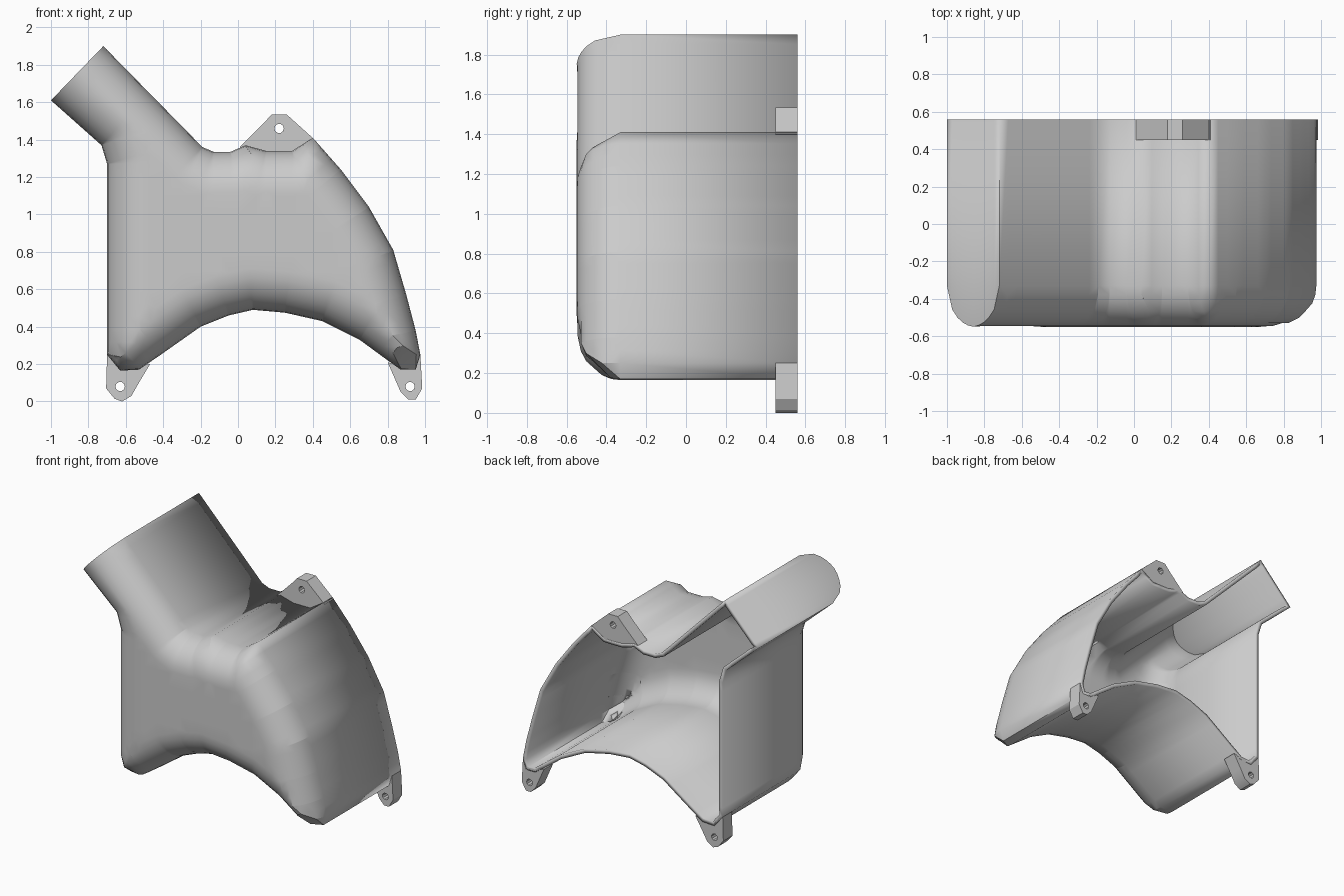
import bpy, bmesh, math
from mathutils import Vector
from mathutils.geometry import delaunay_2d_cdt, intersect_point_line

if "Cube" in bpy.data.objects:
    bpy.data.objects.remove(bpy.data.objects["Cube"])

BACK, SHOULDER, R = 0.56, -0.33, 0.22

# front outline (x, z), clockwise; the first edge is the flat end of the neck
OUTLINE = [Vector(p) for p in [
    (-1, 1.61), (-.72, 1.90), (-.19, 1.36), (-.13, 1.335), (-.04, 1.335), (.04, 1.37),
    (.15, 1.34), (.29, 1.34), (.40, 1.41), (.55, 1.24), (.70, 1.04), (.83, .81),
    (.90, .57), (.95, .38), (.975, .25), (.95, .17), (.87, .17), (.80, .22), (.65, .33),
    (.45, .43), (.25, .475), (.08, .49), (-.05, .46), (-.20, .40), (-.42, .245),
    (-.53, .17), (-.63, .165), (-.70, .25), (-.70, 1.27), (-.73, 1.37)]]
N = len(OUTLINE)
EDGES = [(OUTLINE[i], OUTLINE[(i + 1) % N]) for i in range(N)]


def edge_distance(p):
    best = 9.0
    for a, b in EDGES[1:]:
        t = max(0, min(1, (p - a).dot(b - a) / (b - a).length_squared))
        best = min(best, (p - a.lerp(b, t)).length)
    return best


def inside(p):
    hit = False
    for a, b in EDGES:
        if (a.y > p.y) != (b.y > p.y):
            if p.x < a.x + (p.y - a.y) / (b.y - a.y) * (b.x - a.x):
                hit = not hit
    return hit


def inward(a, b):
    d = (b - a).normalized()
    return Vector((d.y, -d.x))


def finish(name, bm):
    me = bpy.data.meshes.new(name)
    bm.to_mesh(me)
    bm.free()
    me.shade_smooth()
    me.set_sharp_from_angle(angle=math.radians(32))
    ob = bpy.data.objects.new(name, me)
    bpy.context.collection.objects.link(ob)
    return ob


def build_shell():
    # boundary samples and the rays that carry the rounded edge inward
    border, rays = [], []
    for i, (a, b) in enumerate(EDGES):
        n = inward(a, b)
        steps = max(1, round((b - a).length / (0.04 if i == 0 else 0.07)))
        border += [a.lerp(b, k / steps) for k in range(steps)]
        if i:
            rays += [(a.lerp(b, k / steps), n) for k in range(steps + 1)]
            prev = inward(*EDGES[i - 1])
            if i > 1:
                rays += [(a, prev.lerp(n, f).normalized()) for f in (.25, .5, .75)]
    pts = list(border)
    for k in range(1, 8):
        d = R * (1 - math.cos(k / 7 * math.pi / 2))
        for p, n in rays:
            q = p + n * d
            if inside(q) and edge_distance(q) > d - 0.001:
                pts.append(q)
    # flat front panel
    for i in range(-10, 11):
        for j in range(20):
            q = Vector((i * .1, j * .1))
            if inside(q) and edge_distance(q) > R + .02:
                pts.append(q)
    m = len(border)
    vs, _, fs, *_ = delaunay_2d_cdt(pts, [(i, (i + 1) % m) for i in range(m)], [], 1, 1e-3)

    bm = bmesh.new()
    verts = []
    for p in vs:
        d = min(R, edge_distance(p))
        y = SHOULDER - math.sqrt(max(0, R * R - (R - d) ** 2))
        verts.append(bm.verts.new((p.x, y, p.y)))
    for f in fs:
        bm.faces.new([verts[i] for i in f])
    # side walls running to the open back
    rim = [e for e in bm.edges if len(e.link_faces) == 1]
    ext = bmesh.ops.extrude_edge_only(bm, edges=rim)
    for v in ext["geom"]:
        if isinstance(v, bmesh.types.BMVert):
            v.co.y = BACK
    bmesh.ops.recalc_face_normals(bm, faces=bm.faces[:])
    bm.normal_update()
    front = min(bm.faces, key=lambda f: f.calc_center_median().y)
    if front.normal.y > 0:
        bmesh.ops.reverse_faces(bm, faces=bm.faces[:])
    ob = finish("housing_shell", bm)
    mod = ob.modifiers.new("wall", 'SOLIDIFY')
    mod.thickness, mod.offset = 0.03, -1


def build_ear(name, outline, hole, r=0.025):
    # flat screw tab with a round hole
    bm = bmesh.new()
    ring = [(hole[0] + r * math.cos(k * math.pi / 5), hole[1] + r * math.sin(k * math.pi / 5))
            for k in range(10)]
    edges = []
    for loop in (outline, ring):
        vs = [bm.verts.new((x, BACK, z)) for x, z in loop]
        edges += [bm.edges.new((vs[i - 1], vs[i])) for i in range(len(vs))]
    bmesh.ops.triangle_fill(bm, edges=edges, use_beauty=True)
    ext = bmesh.ops.extrude_face_region(bm, geom=bm.faces[:], use_keep_orig=True)
    for v in ext["geom"]:
        if isinstance(v, bmesh.types.BMVert):
            v.co.y = 0.45
    bmesh.ops.recalc_face_normals(bm, faces=bm.faces[:])
    finish(name, bm)


build_shell()
build_ear("top_screw_tab", [(.01, 1.36), (.13, 1.48), (.18, 1.535), (.26, 1.535), (.31, 1.49),
                            (.41, 1.40), (.29, 1.33), (.15, 1.33)], (.22, 1.46))
build_ear("left_screw_tab", [(-.70, .25), (-.705, .07), (-.66, .015), (-.62, 0), (-.57, .03),
                             (-.53, .10), (-.47, .20), (-.55, .19), (-.63, .19)], (-.63, .08))
build_ear("right_screw_tab", [(.975, .25), (.985, .07), (.95, .01), (.91, .01), (.87, .05),
                              (.80, .21), (.87, .19), (.94, .19)], (.92, .08))
